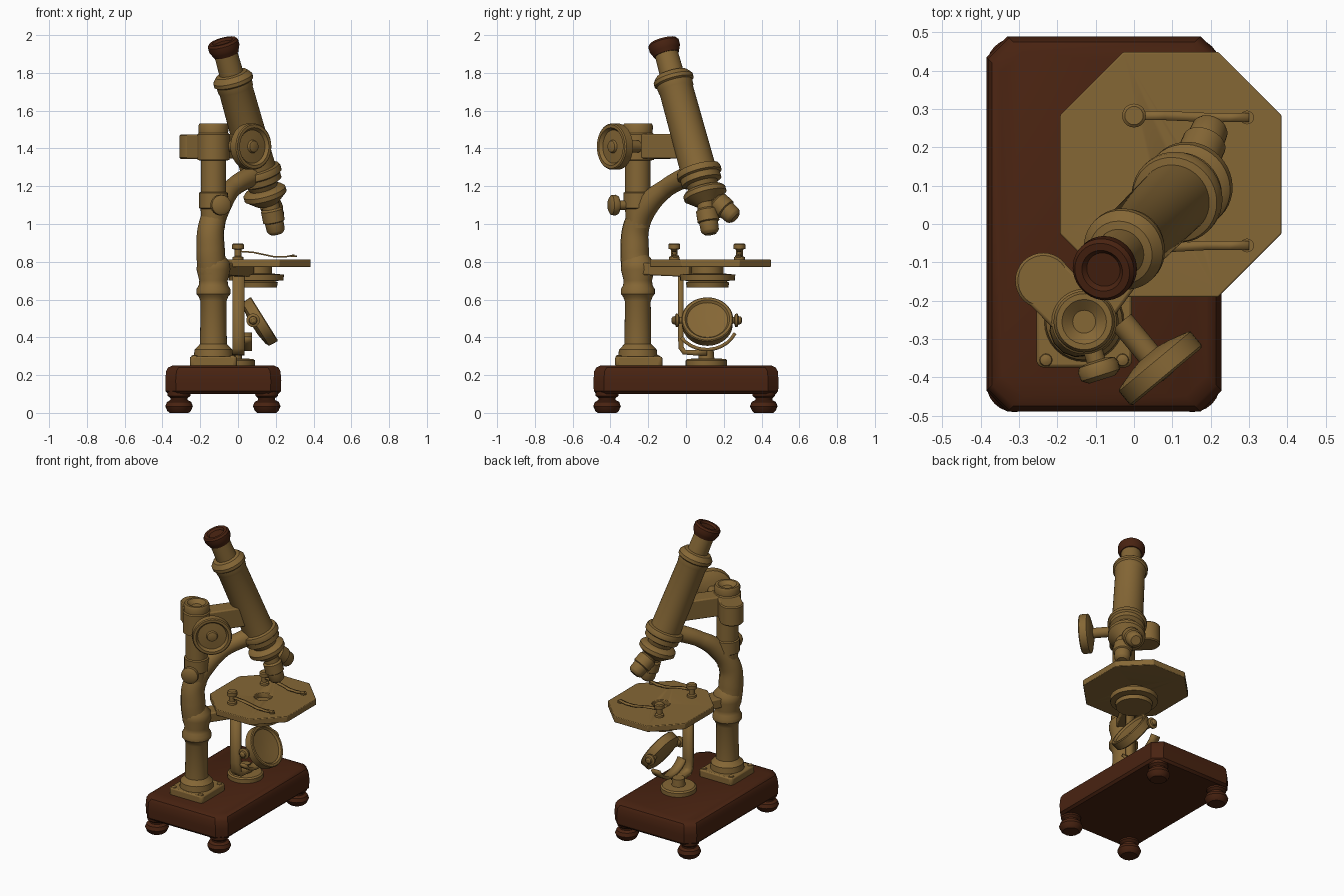
import bpy, bmesh
from math import radians, sin, cos, pi
from mathutils import Vector, Matrix

if "Cube" in bpy.data.objects:
    bpy.data.objects.remove(bpy.data.objects["Cube"])


def material(name, rgb):
    m = bpy.data.materials.new(name)
    m.use_nodes = True
    m.diffuse_color = (*rgb, 1)
    b = m.node_tree.nodes["Principled BSDF"]
    b.inputs["Base Color"].default_value = (*rgb, 1)
    b.inputs["Roughness"].default_value = 0.6
    return m


BRASS = material("aged brass", (0.235, 0.135, 0.036))
WOOD = material("dark wood", (0.066, 0.0165, 0.0055))


def add(name, mesh, mat, angle=35):
    mesh.materials.clear()
    mesh.materials.append(mat)
    for p in mesh.polygons:
        p.use_smooth = True
    mesh.set_sharp_from_angle(angle=radians(angle))
    ob = bpy.data.objects.new(name, mesh)
    bpy.context.collection.objects.link(ob)
    return ob


def from_bmesh(name, bm, mat, angle=35):
    bmesh.ops.recalc_face_normals(bm, faces=bm.faces)
    mesh = bpy.data.meshes.new(name)
    bm.to_mesh(mesh)
    bm.free()
    return add(name, mesh, mat, angle)


def loft(name, rings, mat, angle=35):
    """Skin a list of equal rings and cap both ends."""
    bm = bmesh.new()
    loops = [[bm.verts.new(p) for p in ring] for ring in rings]
    n = len(loops[0])
    for a, b in zip(loops, loops[1:]):
        for i in range(n):
            j = (i + 1) % n
            bm.faces.new((a[i], a[j], b[j], b[i]))
    bm.faces.new(loops[0])
    bm.faces.new(loops[-1])
    return from_bmesh(name, bm, mat, angle)


def lathe(name, profile, origin, axis=(0, 0, 1), mat=BRASS, n=32):
    """Turn (distance along axis, radius) pairs around an axis."""
    q = Vector(axis).to_track_quat('Z', 'Y')
    rings = [[Vector(origin) + q @ Vector((r * cos(2 * pi * i / n), r * sin(2 * pi * i / n), s))
              for i in range(n)] for s, r in profile]
    return loft(name, rings, mat)


def beam(name, a, b, width, height):
    """Box running from a to b."""
    a, b = Vector(a), Vector(b)
    side = (b - a).cross(Vector((0, 0, 1))).normalized() * width / 2
    up = Vector((0, 0, height / 2))
    rings = [[p + side + up, p - side + up, p - side - up, p + side - up] for p in (a, b)]
    ob = loft(name, rings, BRASS)
    bevel(ob, 0.008)
    return ob


def bevel(ob, width):
    m = ob.modifiers.new("bevel", 'BEVEL')
    m.width, m.segments = width, 2


def strip(name, path, across, thick):
    """Flat metal strip along a path."""
    bm = bmesh.new()
    w = Vector(across)
    rows = [(bm.verts.new(Vector(p) - w), bm.verts.new(Vector(p) + w)) for p in path]
    for (a, b), (c, d) in zip(rows, rows[1:]):
        bm.faces.new((a, b, d, c))
    ob = from_bmesh(name, bm, BRASS)
    m = ob.modifiers.new("thickness", 'SOLIDIFY')
    m.thickness, m.offset = thick, 0


def chamfered(cx, cy, hx, hy, cut, z):
    """Rectangle ring with cut corners."""
    c = [(hx, cut - hy), (hx, hy - cut), (hx - cut, hy), (cut - hx, hy),
         (-hx, hy - cut), (-hx, cut - hy), (cut - hx, -hy), (hx - cut, -hy)]
    return [(cx + x, cy + y, z) for x, y in c]


# Wooden base and feet
base = loft("wooden_base", [chamfered(-0.078, 0, 0.307 - i, 0.49 - i, 0.055, z) for z, i in
            ((0.1, 0.015), (0.115, 0.002), (0.17, 0), (0.22, 0.004), (0.24, 0.015), (0.252, 0.04))], WOOD)
for x in (-0.312, 0.152):
    for y in (-0.418, 0.412):
        lathe("foot", [(0, 0.05), (0.01, 0.062), (0.035, 0.073), (0.058, 0.064), (0.068, 0.045),
                       (0.078, 0.045), (0.09, 0.06), (0.115, 0.062)], (x, y, 0), mat=WOOD, n=24)

# Pillar and its mounting plate
PX, PY = -0.13, -0.255
bevel(loft("pillar_plate", [chamfered(PX, PY + 0.005, 0.125, 0.125, 0.012, z) for z in (0.245, 0.298)], BRASS), 0.01)
for sx in (-1, 1):
    for sy in (-1, 1):
        lathe("plate_screw", [(0, 0.018), (0.008, 0.015), (0.012, 0.006)],
              (PX + sx * 0.1, PY + sy * 0.1, 0.295), n=12)
lathe("pillar", [(0.29, 0.105), (0.335, 0.1), (0.35, 0.085), (0.365, 0.071), (0.59, 0.068), (0.615, 0.078),
                 (0.63, 0.09), (0.655, 0.09), (0.675, 0.078), (0.7, 0.075), (0.76, 0.09), (0.8, 0.085),
                 (0.84, 0.05)], (PX, PY, 0))
lathe("upper_pillar", [(0.98, 0.06), (1.08, 0.068), (1.085, 0.076), (1.165, 0.076), (1.17, 0.067),
                       (1.335, 0.067), (1.34, 0.085), (1.475, 0.085), (1.482, 0.078), (1.52, 0.08),
                       (1.532, 0.073), (1.532, 0.058), (1.51, 0.03)], (PX, PY, 0))

# Curved arm
curve = bpy.data.curves.new("arm_path", 'CURVE')
curve.dimensions, curve.bevel_depth, curve.bevel_resolution = '3D', 1, 5
curve.use_fill_caps = True
arm_points = [(-0.135, -0.262, 0.74, 0.078), (-0.145, -0.272, 0.86, 0.076), (-0.14, -0.262, 0.99, 0.07),
              (-0.09, -0.195, 1.11, 0.06), (-0.03, -0.105, 1.19, 0.05), (0.08, 0.02, 1.26, 0.055)]
spline = curve.splines.new('BEZIER')
spline.bezier_points.add(len(arm_points) - 1)
for bp, (x, y, z, r) in zip(spline.bezier_points, arm_points):
    bp.co, bp.radius = (x, y, z), r
    bp.handle_left_type = bp.handle_right_type = 'AUTO'
temp = bpy.data.objects.new("arm_path", curve)
bpy.context.collection.objects.link(temp)
bpy.context.view_layer.update()
arm_mesh = bpy.data.meshes.new_from_object(temp.evaluated_get(bpy.context.evaluated_depsgraph_get()))
bpy.data.objects.remove(temp)
add("curved_arm", arm_mesh, BRASS, 50)

# Focus head, side lobe, knobs
SIDE = Vector((0.64, -0.77, 0))
beam("head_block", (PX, PY, 1.412), (0.07, 0.02, 1.412), 0.11, 0.13)
beam("lobe_web", (PX, PY, 1.41), (-0.235, -0.148, 1.41), 0.14, 0.13)
lathe("side_lobe", [(1.345, 0.066), (1.352, 0.073), (1.468, 0.073), (1.475, 0.066)], (-0.237, -0.148, 0))
lathe("focus_knob", [(-0.16, 0.032), (-0.05, 0.032), (-0.045, 0.06), (-0.03, 0.115), (-0.025, 0.122),
                     (0.02, 0.122), (0.026, 0.116), (0.026, 0.1), (0.008, 0.088), (0.012, 0.035),
                     (0.024, 0.03), (0.028, 0.015)], (0.07, -0.378, 1.41), SIDE, n=40)
lathe("clamp_knob", [(-0.14, 0.025), (-0.03, 0.025), (-0.025, 0.048), (-0.012, 0.055), (0.01, 0.053),
                     (0.022, 0.035)], (-0.09, -0.385, 1.1), (0.3, -0.95, 0), n=24)

# Optical tube
TOP = Vector((-0.083, -0.122, 1.967))
DOWN = Vector((0.28, 0.275, -1)).normalized()
lathe("eyepiece_cap", [(0.012, 0.045), (0, 0.055), (0, 0.074), (0.012, 0.083), (0.04, 0.083), (0.055, 0.076),
                       (0.075, 0.068)], TOP, DOWN, WOOD, 40)
lathe("optical_tube", [(0.06, 0.062), (0.18, 0.064), (0.185, 0.085), (0.2, 0.098), (0.212, 0.107), (0.232, 0.107),
                       (0.24, 0.097), (0.27, 0.095), (0.28, 0.091), (0.72, 0.095), (0.725, 0.114),
                       (0.74, 0.12), (0.76, 0.12), (0.768, 0.108), (0.8, 0.108), (0.81, 0.085),
                       (0.835, 0.075), (0.84, 0.1), (0.855, 0.115), (0.88, 0.115), (0.9, 0.09),
                       (0.925, 0.06)], TOP, DOWN, n=40)
objective = [(0, 0.045), (0.06, 0.047), (0.07, 0.058), (0.13, 0.058), (0.135, 0.05), (0.18, 0.048),
             (0.19, 0.042), (0.2, 0.03)]
for start, end in (((0.165, 0.1, 1.14), (0.205, 0.13, 0.943)), ((0.145, 0.12, 1.16), (0.205, 0.263, 1.03))):
    lathe("objective", objective, start, Vector(end) - Vector(start), n=28)

# Octagonal stage with a light hole
SX, SY = 0.096, 0.129
stage = loft("stage", [chamfered(SX, SY, 0.289, 0.32, 0.165, z) for z in (0.773, 0.812)], BRASS)
cutter = lathe("stage_hole_cutter", [(0.7, 0.055), (0.9, 0.055)], (SX, SY, 0))
cutter.hide_render = True
cutter.hide_viewport = True
cut = stage.modifiers.new("light_hole", 'BOOLEAN')
cut.object, cut.operation, cut.solver = cutter, 'DIFFERENCE', 'EXACT'
bevel(stage, 0.004)
lathe("condenser", [(0.665, 0.05), (0.665, 0.11), (0.69, 0.115), (0.698, 0.1), (0.702, 0.145), (0.732, 0.147),
                    (0.738, 0.085), (0.78, 0.085), (0.78, 0.05)], (SX, SY - 0.015, 0))
beam("stage_bracket", (PX, PY, 0.765), (0.04, 0.04, 0.752), 0.11, 0.065)

# Slide clips
for y, slant in ((-0.062, 0.006), (0.283, -0.005)):
    lathe("clip_post", [(0.8, 0.03), (0.825, 0.028), (0.83, 0.018), (0.865, 0.018), (0.868, 0.031),
                        (0.892, 0.031), (0.898, 0.024)], (0, y, 0), n=20)
    strip("slide_clip", [(0, y, 0.856), (0.08, y, 0.85), (0.19, y + slant, 0.827), (0.25, y + slant, 0.826),
                         (0.3, y + slant, 0.836)], (0, 0.012, 0), 0.008)
    lathe("clip_tip", [(0.824, 0.018), (0.834, 0.018)], (0.295, y + slant, 0), n=16)

# Mirror stand
lathe("mirror_stand", [(0.245, 0.11), (0.278, 0.11), (0.286, 0.1), (0.288, 0.042), (0.335, 0.038)], (-0.02, 0.108, 0))
strip("mirror_post", [(0.003, -0.028, 0.77), (0.003, -0.028, 0.4), (0.003, -0.026, 0.345), (0.003, -0.01, 0.322),
                      (0.003, 0.05, 0.318), (0.003, 0.11, 0.318)], (0.032, 0, 0), 0.028)
arc = [radians(a) for a in range(215, 336, 12)]
strip("mirror_cradle", [(0.045, 0.11 + 0.165 * cos(a), 0.485 + 0.15 * sin(a)) for a in arc], (0.03, 0, 0), 0.018)

# Tilted mirror with side pivots
lathe("mirror", [(-0.045, 0.05), (-0.035, 0.115), (-0.025, 0.134), (0.025, 0.137), (0.03, 0.132), (0.03, 0.118),
                 (0.018, 0.108), (0.01, 0.04)], (0.115, 0.113, 0.482), (0.85, 0, 0.53), n=40)
for side in (-1, 1):
    lathe("mirror_pivot", [(0.11, 0.018), (0.145, 0.018), (0.15, 0.034), (0.163, 0.036), (0.168, 0.022),
                           (0.18, 0.02), (0.187, 0.01)], (0.08, 0.11, 0.49), (0, side, 0), n=20)
